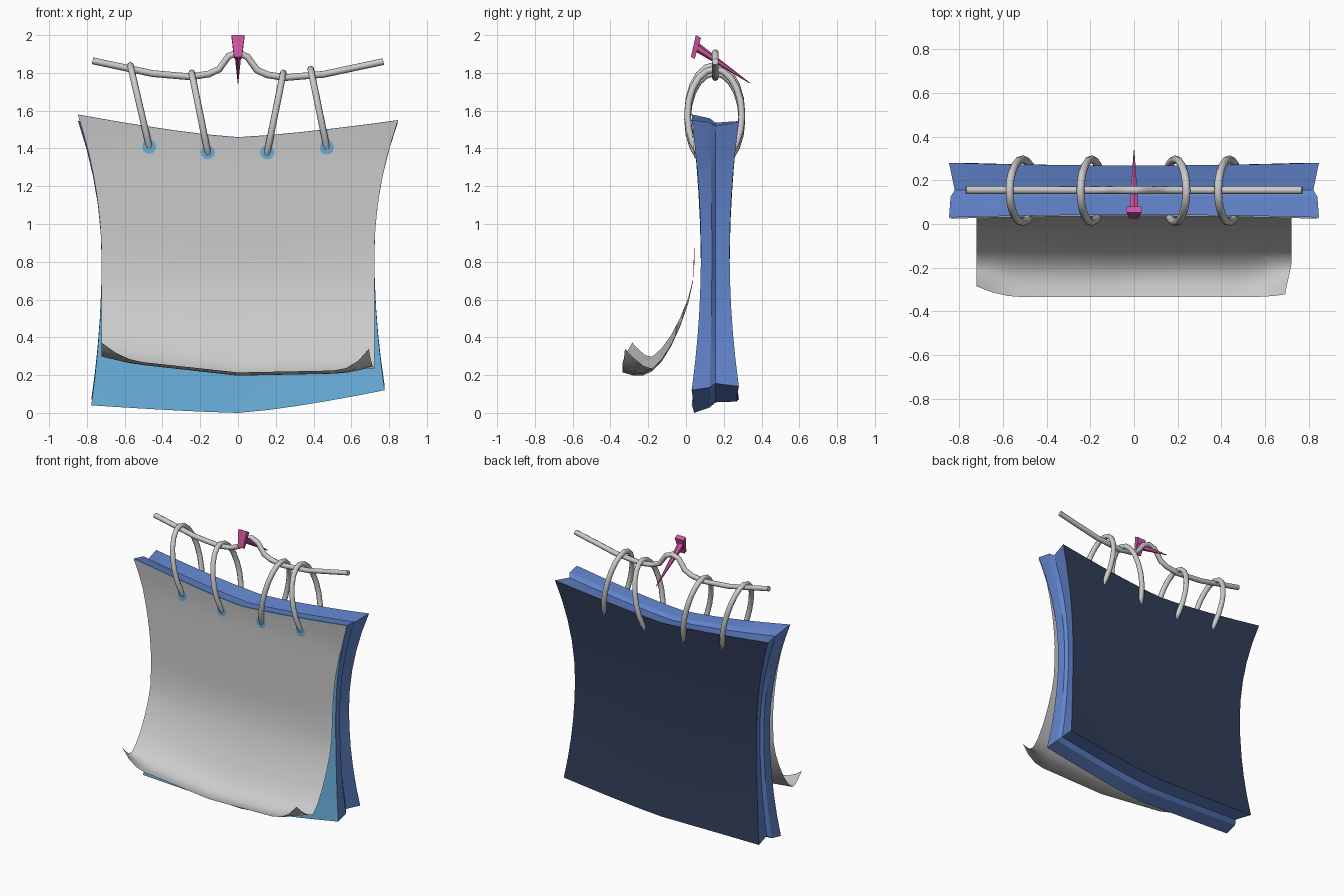
import bpy, bmesh, math
from mathutils import Vector

if "Cube" in bpy.data.objects:
    bpy.data.objects.remove(bpy.data.objects["Cube"])


def material(name, rgb):
    m = bpy.data.materials.new(name)
    m.diffuse_color = (*rgb, 1)
    m.use_nodes = True
    m.node_tree.nodes["Principled BSDF"].inputs["Base Color"].default_value = m.diffuse_color
    return m


TEAL = material("teal", (0.14, 0.42, 0.70))
BLUE = material("blue", (0.12, 0.23, 0.60))
NAVY = material("navy", (0.03, 0.045, 0.10))
PINK = material("pink", (0.62, 0.09, 0.35))


def finish(bm, name, mats=(), smooth=False, recalc=True):
    if recalc:
        bmesh.ops.recalc_face_normals(bm, faces=bm.faces[:])
    me = bpy.data.meshes.new(name)
    bm.to_mesh(me)
    bm.free()
    ob = bpy.data.objects.new(name, me)
    bpy.context.collection.objects.link(ob)
    for m in mats:
        me.materials.append(m)
    for p in me.polygons:
        p.use_smooth = smooth
    return ob


def side(u, left, right):
    return (left if u < 0 else right) * abs(u) ** 1.3


def pad_point(u, v, d, inset=0.0):
    """Pinched pad: u -1..1 across, v 0..1 up, d 0 front..1 back."""
    t = (v - 0.5) / 0.5
    w = 0.722 + (0.125 if t > 0 else 0.055) * t * t - inset
    top = (1 - d) * (1.46 + side(u, 0.12, 0.09)) + d * (1.455 + side(u, 0.09, 0.085)) - inset
    low = (1 - d) * side(u, 0.04, 0.12) + d * (0.06 + side(u, 0.01, 0.08)) + inset
    h = 0.076 + 0.037 * t * t + 0.012 * u * u * t * t
    return Vector((u * w, 0.155 + h * (2 * d - 1), low + (top - low) * v))


# Pad: teal front, grooved blue edges, navy back
N = 10
LAYERS = [(0, 0), (0.38, 0.007), (0.5, 0.026), (1, 0)]
bm = bmesh.new()
cache = {}


def pv(k, i, j):
    if (k, i, j) not in cache:
        d, ins = LAYERS[k]
        cache[k, i, j] = bm.verts.new(pad_point(2 * i / N - 1, j / N, d, ins))
    return cache[k, i, j]


for k, mat in ((0, 0), (3, 2)):
    for i in range(N):
        for j in range(N):
            f = bm.faces.new([pv(k, i, j), pv(k, i + 1, j), pv(k, i + 1, j + 1), pv(k, i, j + 1)])
            f.material_index = mat
rim = [(i, 0) for i in range(N)] + [(N, j) for j in range(N)]
rim += [(N - i, N) for i in range(N)] + [(0, N - j) for j in range(N)]
for k in range(3):
    for a, b in zip(rim, rim[1:] + rim[:1]):
        f = bm.faces.new([pv(k, *a), pv(k, *b), pv(k + 1, *b), pv(k + 1, *a)])
        f.material_index = 1
pad = finish(bm, "pad", (TEAL, BLUE, NAVY), smooth=True)
bpy.context.view_layer.objects.active = pad
pad.select_set(True)
bpy.ops.object.shade_smooth_by_angle(angle=math.radians(25))

# Loose front sheet, curling forward at the bottom
CURL = [(0.036, 0.69), (0.012, 0.58), (-0.03, 0.46), (-0.08, 0.35), (-0.13, 0.27),
        (-0.18, 0.22), (-0.23, 0.197), (-0.28, 0.198), (-0.335, 0.214)]
M = 20
bm = bmesh.new()
rows = []
for r in range(8):
    row = []
    for i in range(M + 1):
        p = pad_point(2 * i / M - 1, 1 - 0.45 * r / 7, 0)
        row.append(bm.verts.new((p.x, min(p.y - 0.006, 0.045), p.z - 0.004)))
    rows.append(row)
for n, (y, z) in enumerate(CURL):
    row = []
    lift = max(0, n - len(CURL) + 4) / 3
    for i in range(M + 1):
        u = 2 * i / M - 1
        k = max(0, (abs(u) - 0.7) / 0.3) ** 2 * lift
        tilt = (0.8 - z) / 0.6 * (0.08 * max(0, -u) + 0.015 * max(0, u))
        dz, dy, dx = (0.08, 0.05, 0) if u < 0 else (0.11, 0.012, 0.03)
        row.append(bm.verts.new((u * 0.722 - dx * k, y + dy * k, z + tilt + dz * k)))
    rows.append(row)
for a, b in zip(rows, rows[1:]):
    for i in range(M):
        bm.faces.new([a[i], b[i], b[i + 1], a[i + 1]])
finish(bm, "front_sheet", smooth=True, recalc=False)


def tube(name, pts, radius, closed=False):
    cu = bpy.data.curves.new(name, "CURVE")
    cu.dimensions = "3D"
    cu.bevel_depth = radius
    cu.bevel_resolution = 2
    cu.use_fill_caps = True
    sp = cu.splines.new("POLY")
    sp.points.add(len(pts) - 1)
    for q, p in zip(sp.points, pts):
        q.co = (*p, 1)
    sp.use_cyclic_u = closed
    sp.use_smooth = True
    ob = bpy.data.objects.new(name, cu)
    bpy.context.collection.objects.link(ob)
    return ob


# Binding rings (top x, top z, hole x, hole z) with punched holes
RINGS = [(-0.57, 1.84, -0.47, 1.41), (-0.245, 1.80, -0.16, 1.38),
         (0.24, 1.80, 0.155, 1.38), (0.385, 1.82, 0.47, 1.405)]
for n, (tx, tz, hx, hz) in enumerate(RINGS):
    b = (tz - hz) / 1.69
    pts = []
    for s in range(20):
        a = s * math.tau / 20
        z = tz - b + b * math.cos(a)
        pts.append((tx + (hx - tx) * (tz - z) / (tz - hz), 0.152 + 0.144 * math.sin(a), z))
    tube(f"ring_{n + 1}", pts, 0.018, closed=True)
    bm = bmesh.new()
    y = min(pad_point(hx / 0.8, hz / 1.5, 0).y - 0.006, 0.045) - 0.004
    bm.faces.new([bm.verts.new((hx + 0.038 * math.cos(a), y, hz + 0.038 * math.sin(a)))
                  for a in (s * math.tau / 12 for s in range(12))])
    finish(bm, f"hole_{n + 1}", (TEAL,), recalc=False)

# Hanging rod with a raised hook at the centre
half = [(0.05, 1.885), (0.1, 1.815), (0.155, 1.79), (0.25, 1.775), (0.45, 1.792), (0.77, 1.86)]
path = [(-x, 0.155, z + 0.004) for x, z in reversed(half)] + [(0, 0.155, 1.907)]
path += [(x, 0.155, z) for x, z in half]
tube("hanging_rod", path, 0.018)

# Nail: tapered plate head and pointed square shaft
bm = bmesh.new()
head = [[bm.verts.new(p) for p in ((-w, y0, z0), (w, y0, z0), (w, y1, z1), (-w, y1, z1))]
        for w, y0, z0, y1, z1 in ((0.021, 0.026, 1.885, 0.046, 1.875), (0.034, 0.052, 2.0, 0.08, 1.985))]
bm.faces.new(head[0])
bm.faces.new(head[1])
for i in range(4):
    j = (i + 1) % 4
    bm.faces.new([head[0][i], head[0][j], head[1][j], head[1][i]])
finish(bm, "nail_head", (PINK,))
start, tip = Vector((0, 0.055, 1.938)), Vector((0, 0.338, 1.746))
bm = bmesh.new()
bmesh.ops.create_cone(bm, cap_ends=True, segments=6, radius1=0.024, radius2=0.002,
                      depth=(tip - start).length)
shaft = finish(bm, "nail_shaft", (PINK,))
shaft.location = (start + tip) / 2
shaft.rotation_mode = "QUATERNION"
shaft.rotation_quaternion = (tip - start).to_track_quat("Z", "Y")
